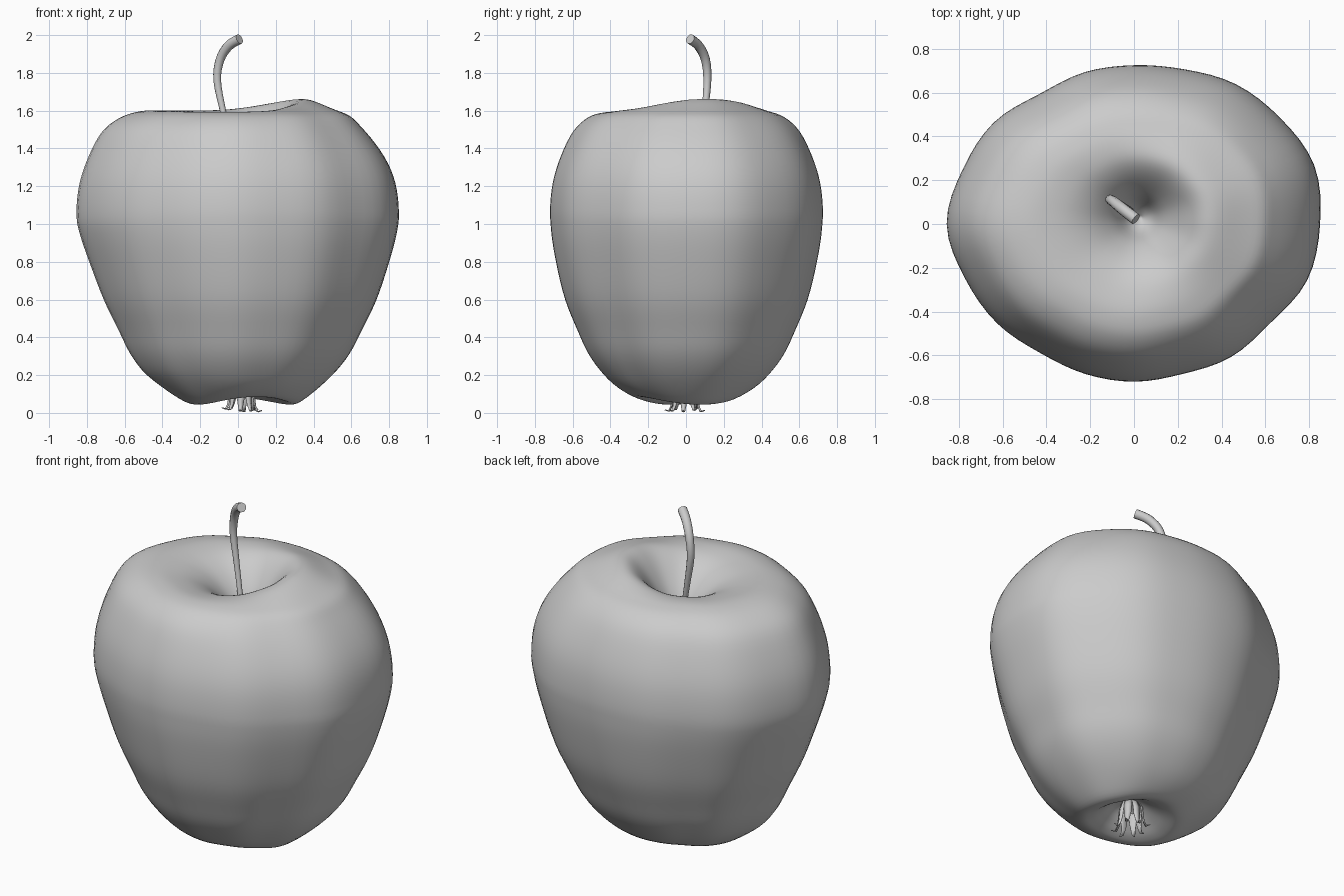
import bpy, bmesh, math, random
from mathutils import Vector

if "Cube" in bpy.data.objects:
    bpy.data.objects.remove(bpy.data.objects["Cube"])

random.seed(4)


def spline(v, i, t, closed=False):
    """Catmull-Rom value between v[i] and v[i+1]."""
    n = len(v)
    g = lambda k: v[k % n] if closed else v[max(0, min(n - 1, k))]
    a, b, c, d = g(i - 1), g(i), g(i + 1), g(i + 2)
    return 0.5 * (2*b + (c - a)*t + (2*a - 5*b + 4*c - d)*t*t + (3*b - a - 3*c + d)*t**3)


def bump(x, centre, width):
    return math.exp(-((x - centre) / width) ** 2)


def finish(bm, name):
    bmesh.ops.recalc_face_normals(bm, faces=bm.faces)
    for f in bm.faces:
        f.smooth = True
    me = bpy.data.meshes.new(name)
    bm.to_mesh(me)
    bm.free()
    ob = bpy.data.objects.new(name, me)
    bpy.context.collection.objects.link(ob)
    return ob


# Apple body: profile (radius fraction, z) swept round a lobed outline
profile = [(0, .17), (.09, .15), (.18, .095), (.26, .055), (.34, .046), (.44, .095),
           (.585, .2), (.69, .31), (.77, .44), (.86, .6), (.935, .79), (.985, .95),
           (1, 1.07), (.979, 1.22), (.92, 1.36), (.83, 1.49), (.72, 1.564), (.6, 1.592),
           (.48, 1.594), (.36, 1.575), (.25, 1.525), (.15, 1.44), (.07, 1.33), (0, 1.28)]
outline = [.85, .866, .825, .79, .743, .725, .729, .734, .79, .82,
           .855, .81, .772, .728, .72, .72, .72, .752, .77, .832]
SEG, SUB = 80, 4


def body_point(f, z, k, top):
    a = 2 * math.pi * k / SEG
    c, s = math.cos(a), math.sin(a)
    q = k * len(outline) / SEG
    R = spline(outline, int(q), q - int(q), True)
    mix = min(1, f / .6)
    R = .78 + (R - .78) * mix
    if top:
        # raised right lobe, slightly low front edge, leaner right shoulder
        lobe = bump(f, .38, .17)
        z += .078 * lobe * ((1 + math.cos(a - .3)) / 2) ** 2.6
        z -= .012 * lobe * max(0, -s)
        z += .006 * max(0, -c) ** 2 * bump(f, .55, .15)
        f += (.01 * max(0, -c) - .04 * max(0, c) ** 1.5) * bump(f, .82, .1)
    else:
        # wavy bottom edge, left side drawn in, front and back fuller
        z += bump(f, .3, .17) * .042 * math.sin(a - .3) ** 2
        if z < 1:
            f += (.03 * s * s - .03 * max(0, -c)) * min(1, f / .5) * math.sin(math.pi * z)
    off_y = .03 * (1 - mix) if top else 0
    off_x = (.03 if top else .06) * (1 - mix)
    return Vector((R * f * c + off_x, R * f * s + off_y, z))


bm = bmesh.new()
rings = []
fs, zs = [p[0] for p in profile], [p[1] for p in profile]
for i in range(len(profile) - 1):
    for j in range(SUB):
        if i == 0 and j == 0:
            continue
        f, z = spline(fs, i, j / SUB), spline(zs, i, j / SUB)
        rings.append([bm.verts.new(body_point(f, z, k, i >= 12)) for k in range(SEG)])
for lo, hi in zip(rings, rings[1:]):
    for k in range(SEG):
        m = (k + 1) % SEG
        bm.faces.new((lo[k], lo[m], hi[m], hi[k]))
for ring, p, top in ((rings[0], profile[0], False), (rings[-1], profile[-1], True)):
    v = bm.verts.new(body_point(0, p[1], 0, top))
    for k in range(SEG):
        bm.faces.new((ring[k], ring[(k + 1) % SEG], v))
finish(bm, "apple_body")

# Stem: curved, flaring towards the cut tip
path = [(.0, .05, 1.25, .015), (-.045, .08, 1.45, .015), (-.08, .10, 1.6, .017),
        (-.11, .113, 1.76, .021), (-.095, .103, 1.87, .024),
        (-.05, .067, 1.943, .026), (.008, .022, 1.979, .027)]
cu = bpy.data.curves.new("stem", 'CURVE')
cu.dimensions = '3D'
cu.bevel_depth = 1
cu.bevel_resolution = 3
cu.use_fill_caps = True
pts = [[spline([p[c] for p in path], i, j / 4) for c in range(4)]
       for i in range(len(path) - 1) for j in range(4)] + [list(path[-1])]
sp = cu.splines.new('POLY')
sp.points.add(len(pts) - 1)
for p, (x, y, z, r) in zip(sp.points, pts):
    p.co = (x, y, z, 1)
    p.radius = r
sp.use_smooth = True
bpy.context.collection.objects.link(bpy.data.objects.new("stem", cu))

# Dried sepals: thin strips hanging in the bottom hollow, tips curling out
bm = bmesh.new()
N = 8
for n in range(N):
    a = 2 * math.pi * n / N + random.uniform(-.2, .2)
    out, side = Vector((math.cos(a), math.sin(a), 0)), Vector((-math.sin(a), math.cos(a), 0))
    drop = random.uniform(0, .02) if n else 0
    rows = []
    for r, z, w in ((.04, .18, .018), (.06, .12, .022), (.065, .07, .02),
                    (.07, .035, .014), (.082, .007, .009), (.1, .014, .002)):
        c = Vector((.02, -.005, z + drop)) + out * r
        rows.append([bm.verts.new(c - side * w), bm.verts.new(c + out * .007),
                     bm.verts.new(c + side * w)])
    for u, v in zip(rows, rows[1:]):
        for k in range(2):
            bm.faces.new((u[k], u[k + 1], v[k + 1], v[k]))
sepals = finish(bm, "sepals")
sol = sepals.modifiers.new("thickness", 'SOLIDIFY')
sol.thickness = .004
